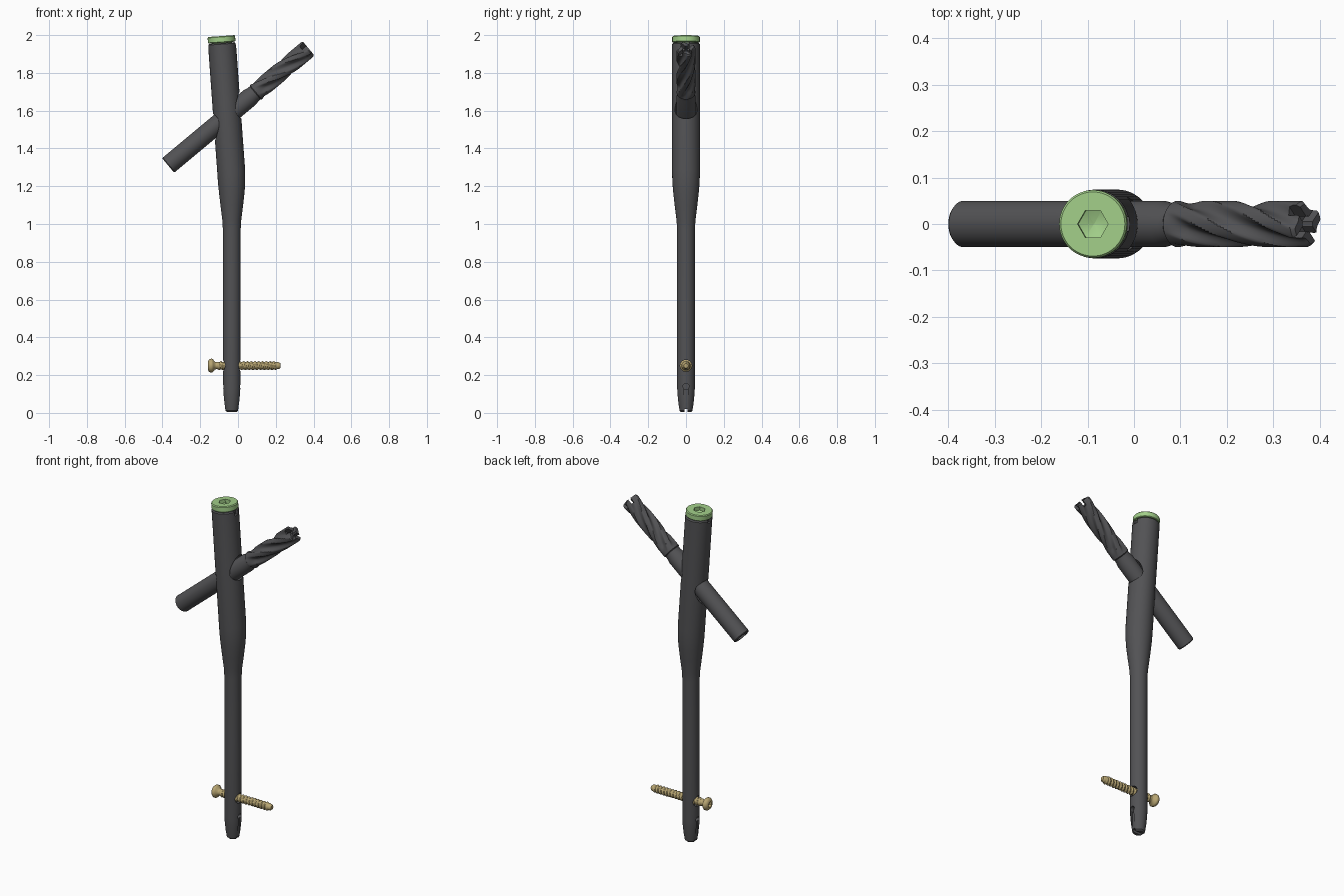
import bpy, math
from mathutils import Matrix, Vector

if "Cube" in bpy.data.objects:
    bpy.data.objects.remove(bpy.data.objects["Cube"])


def material(name, rgb):
    m = bpy.data.materials.new(name)
    m.diffuse_color = (*rgb, 1)
    m.use_nodes = True
    m.node_tree.nodes["Principled BSDF"].inputs["Base Color"].default_value = m.diffuse_color
    return m


GREY = material("dark grey metal", (0.085, 0.085, 0.09))
GREEN = material("light green", (0.36, 0.62, 0.25))
GOLD = material("gold", (0.48, 0.38, 0.17))


def loft(name, rings, n, mat, place=Matrix()):
    """Closed tube through rings of (x, z, tilt, radius); radius may be a function of angle."""
    verts, faces = [], []
    for x, z, tilt, r in rings:
        for i in range(n):
            a = 2 * math.pi * i / n
            rad = r(a) if callable(r) else r
            u = rad * math.cos(a)
            verts.append(place @ Vector((x + u * math.cos(tilt), rad * math.sin(a), z + u * math.sin(tilt))))
    for k in range(len(rings) - 1):
        for i in range(n):
            j = (i + 1) % n
            faces.append((k * n + i, k * n + j, k * n + n + j, k * n + n + i))
    faces.append(tuple(reversed(range(n))))
    faces.append(tuple(range((len(rings) - 1) * n, len(rings) * n)))
    me = bpy.data.meshes.new(name)
    me.from_pydata(verts, [], faces)
    me.materials.append(mat)
    ob = bpy.data.objects.new(name, me)
    bpy.context.collection.objects.link(ob)
    return ob


def straight(name, profile, n, mat, place=Matrix()):
    return loft(name, [(0, z, 0, r) for z, r in profile], n, mat, place)


def box(size, place):
    bpy.ops.mesh.primitive_cube_add(size=1)
    ob = bpy.context.object
    ob.data.transform(place @ Matrix.Diagonal((*size, 1)))
    return ob


def cut(target, cutters):
    bpy.context.view_layer.objects.active = target
    for c in cutters:
        c.hide_render = True
        mod = target.modifiers.new("cut", 'BOOLEAN')
        mod.object, mod.operation, mod.solver = c, 'DIFFERENCE', 'EXACT'
        bpy.ops.object.modifier_apply(modifier=mod.name)
        bpy.data.objects.remove(c)


def smooth(ob, angle=35):
    bpy.ops.object.select_all(action='DESELECT')
    ob.select_set(True)
    bpy.context.view_layer.objects.active = ob
    bpy.ops.object.shade_smooth_by_angle(angle=math.radians(angle))


T = Matrix.Translation
TILT = math.radians(4)
CX = -0.033

# Placement of the long slanted screw and the short cross screw (local z is the screw axis)
lag_place = T((-0.37, 0, 1.31)) @ Matrix.Rotation(math.radians(50.2), 4, 'Y')
cross_place = T((-0.16, 0, 0.25)) @ Matrix.Rotation(math.radians(90), 4, 'Y')

# Rod: straight lower shaft, flared shoulder, upper part leaning to one side
rod = loft("rod", [
    (CX, 0.004, 0, 0.026), (CX, 0.012, 0, 0.034), (CX, 0.05, 0, 0.040), (CX, 0.10, 0, 0.045),
    (CX, 0.135, 0, 0.047), (CX, 0.60, 0, 0.047), (CX, 0.97, 0, 0.047), (CX, 1.02, 0, 0.050),
    (CX, 1.10, 0, 0.060), (CX, 1.17, 0, 0.068), (CX - 0.001, 1.22, TILT / 3, 0.072),
    (CX - 0.003, 1.28, TILT, 0.074), (-0.063, 1.65, TILT, 0.074), (-0.0845, 1.952, TILT, 0.074),
    (-0.085, 1.958, TILT, 0.068)], 48, GREY)
cutters = [
    straight("lag_hole", [(0.2, 0.058), (0.62, 0.058)], 32, GREY, lag_place),
    straight("cross_hole", [(0.05, 0.031), (0.22, 0.031)], 24, GREY, cross_place),
    box((0.2, 0.018, 0.04), T((CX, 0, 0.0))),
]
for s in (-1, 1):
    # side grooves and small slot at the tip, key notches at the top
    cutters.append(box((0.02, 0.022, 0.14), T((CX + s * 0.045, 0, 0.06))))
    cutters.append(straight("slot", [(-0.02, 0.016), (0.02, 0.016)], 16, GREY,
                            T((CX + s * 0.045, 0, 0.14)) @ Matrix.Rotation(math.pi / 2, 4, 'Y')))
    cutters.append(box((0.03, 0.03, 0.04), T((-0.085 + s * 0.073, 0, 1.953))))
cut(rod, cutters)
smooth(rod)

# End cap with a hexagonal socket
cap_place = T((-0.0855, 0, 1.952)) @ Matrix.Rotation(-TILT, 4, 'Y')
cap = straight("end_cap", [(0.0, 0.055), (0.008, 0.055), (0.009, 0.070), (0.012, 0.073),
                           (0.038, 0.073), (0.043, 0.069)], 48, GREEN, cap_place)
cut(cap, [straight("socket", [(0.008, 0.001), (0.022, 0.033), (0.06, 0.033)], 6, GREEN, cap_place)])
smooth(cap, 30)


# Slanted screw: plain shank, neck, then four twisted flutes
def flute(z, size, depth):
    def r(a):
        u = (4 * (a - 8.3 * z) / (2 * math.pi)) % 1
        return size - depth * (math.sin(math.pi * (u - 0.4) / 0.6) ** 0.6 if u > 0.4 else 0)
    return r


L = 0.968
profile = [(0, 0.046), (0.005, 0.05), (0.30, 0.05), (0.565, 0.05), (0.585, 0.045), (0.60, 0.045)]
for k in range(41):
    z = 0.605 + 0.355 * k / 40
    profile.append((z, flute(z, 0.05, 0.016 * min(1, k / 6))))
profile.append((L, flute(L, 0.044, 0.012)))
lag = straight("slanted_screw", profile, 80, GREY, lag_place)
lag_cutters = [
    straight("bore", [(-0.02, 0.030), (0.05, 0.030)], 24, GREY, lag_place),
    straight("tip_bore", [(L - 0.08, 0.017), (L + 0.02, 0.017)], 20, GREY, lag_place),
]
for a in (45, 135):
    lag_cutters.append(box((0.14, 0.016, 0.06), lag_place @ T((0, 0, L)) @ Matrix.Rotation(math.radians(a), 4, 'Z')))
cut(lag, lag_cutters)
smooth(lag)


# Cross screw: domed head with socket, helical thread, tapered tip
def thread(z, amount):
    return lambda a: 0.0185 + amount * abs(2 * ((z / 0.02 - a / (2 * math.pi)) % 1) - 1)


profile = [(0, 0.021), (0.004, 0.029), (0.012, 0.036), (0.022, 0.037), (0.028, 0.033),
           (0.036, 0.022), (0.044, 0.0185)]
for k in range(126):
    z = 0.046 + 0.0026 * k
    profile.append((z, thread(z, 0.006 * min(1, k / 5, (125 - k) / 5))))
profile += [(0.378, 0.0175), (0.385, 0.012)]
screw = straight("cross_screw", profile, 20, GOLD, cross_place)
cut(screw, [straight("screw_socket", [(-0.01, 0.016), (0.018, 0.016), (0.024, 0.001)], 6, GOLD, cross_place)])
smooth(screw, 40)
